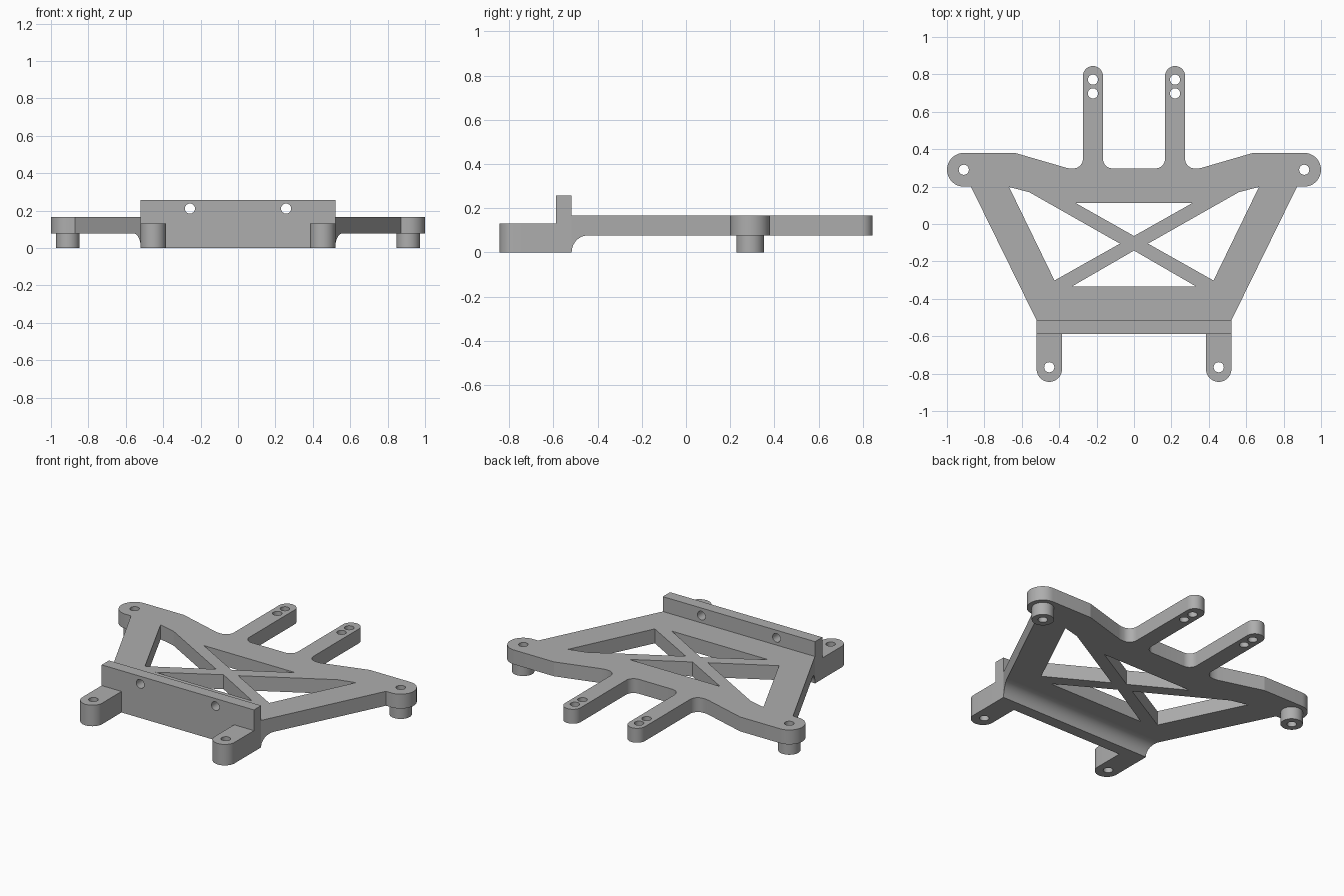
import bpy, bmesh, math
from mathutils import Matrix

if "Cube" in bpy.data.objects:
    bpy.data.objects.remove(bpy.data.objects["Cube"])

grey = bpy.data.materials.new("mid grey")
grey.diffuse_color = (0.42, 0.42, 0.42, 1)
grey.use_nodes = True
grey.node_tree.nodes["Principled BSDF"].inputs["Base Color"].default_value = grey.diffuse_color


def arc(cx, cy, r, a0, a1, n=24):
    return [(cx + r * math.cos(math.radians(a0 + (a1 - a0) * i / n)),
             cy + r * math.sin(math.radians(a0 + (a1 - a0) * i / n))) for i in range(n + 1)]


def circle(cx, cy, r, n=36):
    return arc(cx, cy, r, 0, 360, n)[:-1]


def flip(pts):
    return [(-x, y) for x, y in reversed(pts)]


def finish(name, bm):
    bmesh.ops.remove_doubles(bm, verts=bm.verts, dist=1e-5)
    bmesh.ops.recalc_face_normals(bm, faces=bm.faces)
    me = bpy.data.meshes.new(name)
    bm.to_mesh(me)
    bm.free()
    me.shade_smooth()
    me.set_sharp_from_angle(angle=math.radians(14))
    me.materials.append(grey)
    ob = bpy.data.objects.new(name, me)
    bpy.context.collection.objects.link(ob)
    return ob


def extruded(name, loops, z0, z1, matrix=None):
    """Fill the first loop, leaving the other loops as holes, between two heights."""
    cu = bpy.data.curves.new(name + "_profile", 'CURVE')
    cu.dimensions = '2D'
    cu.fill_mode = 'BOTH'
    cu.extrude = (z1 - z0) / 2
    for pts in loops:
        sp = cu.splines.new('POLY')
        sp.points.add(len(pts) - 1)
        for p, (x, y) in zip(sp.points, pts):
            p.co = (x, y, 0, 1)
        sp.use_cyclic_u = True
    tmp = bpy.data.objects.new(name + "_profile", cu)
    bpy.context.collection.objects.link(tmp)
    bpy.context.view_layer.update()
    dg = bpy.context.evaluated_depsgraph_get()
    me = bpy.data.meshes.new_from_object(tmp.evaluated_get(dg))
    bm = bmesh.new()
    bm.from_mesh(me)
    bpy.data.objects.remove(tmp)
    bpy.data.curves.remove(cu)
    bpy.data.meshes.remove(me)
    bm.transform(Matrix.Translation((0, 0, (z0 + z1) / 2)))
    if matrix:
        bm.transform(matrix)
    return finish(name, bm)


PLATE_Z0, PLATE_Z1 = 0.077, 0.166
WALL_Y0, WALL_Y1 = -0.588, -0.517

# Main plate: right half outline, mirrored, with holes and truss openings
half = [(0.52, WALL_Y1), (0.872, 0.20)]
half += arc(0.91, 0.29, 0.09, -90, 90)
half += [(0.636, 0.38), (0.364, 0.301), (0.345, 0.297)]
half += arc(0.325, 0.349, 0.052, -90, -180, 12)
half += arc(0.2195, 0.791, 0.0535, 0, 180)
half += arc(0.114, 0.349, 0.052, 0, -90, 12)
side_opening = [(0.075, -0.105), (0.425, -0.302), (0.668, 0.198), (0.56, 0.17)]
loops = [half + flip(half),
         [(-0.312, 0.112), (0.312, 0.112), (0, -0.064)],
         [(-0.33, -0.333), (0.33, -0.333), (0, -0.142)],
         side_opening, flip(side_opening)]
for s in (1, -1):
    loops += [circle(s * 0.91, 0.29, 0.027),
              circle(s * 0.2195, 0.772, 0.027),
              circle(s * 0.2195, 0.698, 0.027)]
extruded("truss_plate", loops, PLATE_Z0, PLATE_Z1)

# Upright front wall with two cross holes
wall = [(-0.521, 0), (0.521, 0), (0.521, 0.258), (-0.521, 0.258)]
extruded("front_wall", [wall, circle(-0.257, 0.211, 0.027), circle(0.257, 0.211, 0.027)],
         -WALL_Y1, -WALL_Y0, Matrix.Rotation(math.pi / 2, 4, 'X'))

# Concave fillet under the plate behind the wall, ends following the plate's slant
bm = bmesh.new()
prof = [(WALL_Y1 + 0.074 + 0.074 * math.cos(a), PLATE_Z0 * math.sin(a))
        for a in (math.pi - math.pi / 2 * i / 14 for i in range(15))]
prof.append((WALL_Y1, PLATE_Z0))
rings = [[bm.verts.new((s * (0.52 + (y - WALL_Y1) * 0.491), y, z)) for y, z in prof]
         for s in (-1, 1)]
for ring in rings:
    bm.faces.new(ring)
for i in range(len(prof)):
    j = (i + 1) % len(prof)
    bm.faces.new((rings[0][i], rings[0][j], rings[1][j], rings[1][i]))
finish("wall_fillet", bm)

# Front feet and bosses under the ears
for s, label in ((-1, "left"), (1, "right")):
    foot = [(s * 0.453 + 0.068, WALL_Y0), (s * 0.453 - 0.068, WALL_Y0)]
    foot += arc(s * 0.453, -0.776, 0.068, 180, 360)
    extruded(label + "_foot", [foot, circle(s * 0.453, -0.766, 0.027)], 0, 0.13)
    extruded(label + "_boss", [circle(s * 0.91, 0.29, 0.0625), circle(s * 0.91, 0.29, 0.027)],
             0, PLATE_Z0)
